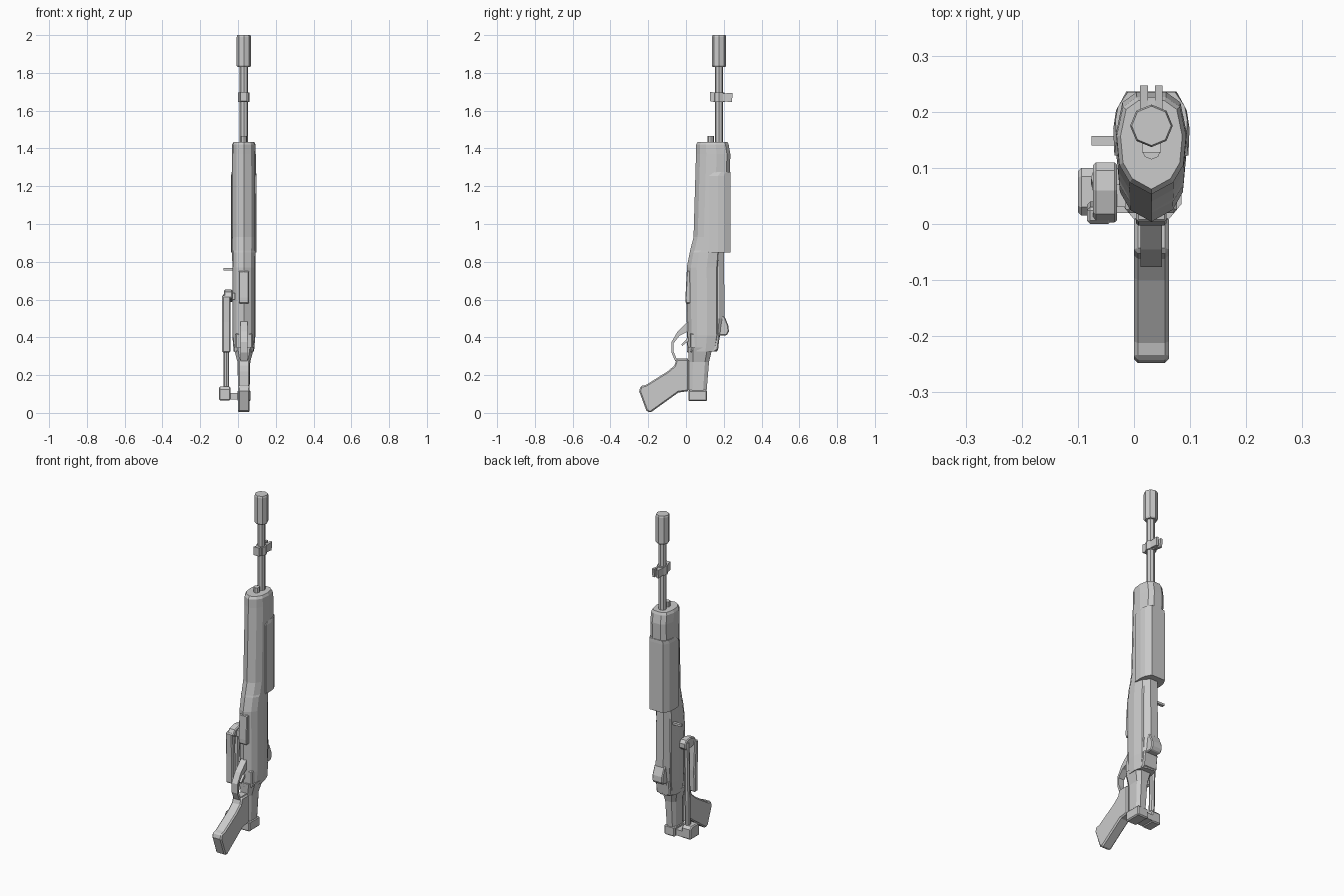
import bpy, bmesh, math

if "Cube" in bpy.data.objects:
    bpy.data.objects.remove(bpy.data.objects["Cube"])

CX = 0.031   # centre plane of the rifle
BY = 0.175   # barrel axis


def finish(name, bm, bevel=0):
    bmesh.ops.recalc_face_normals(bm, faces=bm.faces)
    me = bpy.data.meshes.new(name)
    bm.to_mesh(me)
    bm.free()
    ob = bpy.data.objects.new(name, me)
    bpy.context.collection.objects.link(ob)
    if bevel:
        m = ob.modifiers.new("edge", 'BEVEL')
        m.width, m.segments, m.limit_method = bevel, 1, 'ANGLE'
        m.angle_limit = math.radians(50)
    return ob


def loft(name, rings, closed=False):
    bm = bmesh.new()
    vs = [[bm.verts.new(p) for p in r] for r in rings]
    n = len(vs[0])
    pairs = list(zip(vs, vs[1:])) + ([(vs[-1], vs[0])] if closed else [])
    for a, b in pairs:
        for i in range(n):
            j = (i + 1) % n
            bm.faces.new((a[i], a[j], b[j], b[i]))
    if not closed:
        bm.faces.new(vs[0])
        bm.faces.new(vs[-1])
    return finish(name, bm)


def side_prism(name, prof, x0, x1, bevel=0):
    """(y, z) outline extruded along x"""
    bm = bmesh.new()
    f = bm.faces.new([bm.verts.new((x0, y, z)) for y, z in prof])
    g = bmesh.ops.extrude_face_region(bm, geom=[f])['geom']
    bmesh.ops.translate(bm, vec=(x1 - x0, 0, 0),
                        verts=[v for v in g if isinstance(v, bmesh.types.BMVert)])
    return finish(name, bm, bevel)


def box(name, x0, x1, y0, y1, z0, z1, bevel=0):
    return side_prism(name, [(y0, z0), (y1, z0), (y1, z1), (y0, z1)], x0, x1, bevel)


def tube(name, x, y, stages, sides=8):
    """stages: (z, radius)"""
    ang = [2 * math.pi * i / sides for i in range(sides)]
    return loft(name, [[(x + r * math.cos(a), y + r * math.sin(a), z) for a in ang]
                       for z, r in stages])


def mirrored(half, z, y0, y1, hw):
    pts = half + [(-x, t) for x, t in reversed(half) if x > 0]
    return [(CX + x * hw, y0 + t * (y1 - y0), z) for x, t in pts]


# Barrel group
tube("barrel", CX, BY, [(1.40, .022), (1.85, .022)])
tube("muzzle_brake", CX, BY, [(1.83, .033), (1.838, .038), (1.99, .038), (2.0, .035)])
tube("gas_rod", CX, .132, [(1.40, .017), (1.465, .017)])
tube("barrel_clamp", CX, BY, [(1.645, .03), (1.695, .03)])
side_prism("clamp_lug", [(.127, 1.65), (.175, 1.645), (.175, 1.69), (.127, 1.70)],
           CX - .017, CX + .017)
for s in (-1, 1):
    xs = sorted((CX + s * .006, CX + s * .02))
    side_prism("front_sight_ear", [(.19, 1.65), (.243, 1.645), (.247, 1.695), (.19, 1.69)], *xs)
box("front_sight_post", CX - .012, CX + .012, .18, .225, 1.65, 1.69)

# Forend and receiver as one body
section = [(0, 0), (.62, .12), (.92, .3), (1, .6), (.82, .9), (.42, 1)]
stations = [(1.435, .062, .220, .055), (1.42, .053, .226, .062), (1.37, .053, .235, .063),
            (.93, .040, .222, .064), (.86, .022, .215, .063), (.85, .020, .185, .062),
            (.77, .004, .18, .061), (.41, .008, .18, .061), (.325, .010, .165, .054)]
loft("main_body", [mirrored(section, z, a, b, w) for z, a, b, w in stations])

# Upper hand guard shell
shell = [(.97, 0), (1, .42), (.93, .7), (.66, 1)]
loft("heat_shield", [mirrored(shell, z, a, b, w) for z, a, b, w in
                     [(1.275, .15, .235, .064), (1.255, .122, .236, .068), (.85, .122, .236, .068)]])

# Receiver cover, rear sight and tail steps
cover = [(1, 0), (1, .55), (.55, 1)]
loft("receiver_cover", [mirrored(cover, z, .14, b, w) for z, b, w in
                        [(.86, .2, .042), (.5, .205, .045), (.41, .19, .045)]])
side_prism("rear_sight", [(.17, .41), (.215, .41), (.227, .43), (.225, .46), (.205, .51), (.17, .52)],
           CX - .034, CX + .034, .005)
side_prism("receiver_tail", [(.02, .32), (.155, .325), (.17, .335), (.18, .42), (.02, .42)],
           CX - .046, CX + .046, .006)
box("charging_handle", -.076, -.02, .14, .157, .753, .766)

# Wrist and end block
wrist = [(.6, 0), (1, .2), (1, .8), (.6, 1)]
loft("stock_wrist", [mirrored(wrist, z, a, b, w) for z, a, b, w in
                     [(.345, .010, .14, .054), (.27, .015, .122, .034), (.10, .015, .108, .030)]])
box("wrist_end_block", -.003, .066, .012, .112, .062, .12, .006)

# Pistol grip
side_prism("pistol_grip", [(.015, .285), (-.05, .285), (-.062, .25), (-.10, .218), (-.212, .148),
                           (-.24, .142), (-.248, .115), (-.21, .012), (-.19, 0), (-.04, .108),
                           (.015, .115)], 0, .062, .007)

# Trigger guard and trigger
outer = [(.01, .485), (-.045, .43), (-.077, .375), (-.077, .32), (-.058, .275), (.01, .275)]
inner = [(.01, .43), (-.035, .408), (-.066, .368), (-.066, .325), (-.05, .288), (.01, .288)]
gx0, gx1 = CX - .019, CX + .019
loft("trigger_guard", [[(gx0, *o), (gx1, *o), (gx1, *i), (gx0, *i)] for o, i in zip(outer, inner)])
side_prism("trigger", [(.02, .41), (.02, .385), (-.02, .355), (-.024, .362)], CX - .007, CX + .007)

# Magazine well floor
side_prism("magazine_plate", [(.04, .58), (-.002, .58), (-.003, .61), (.004, .75), (.04, .755)],
           .004, .058, .004)

# Folded side stock: hinge, strut, knuckle and butt plate
side_prism("stock_hinge", [(.015, .065), (.10, .065), (.10, .125), (.085, .14), (.03, .14), (.015, .125)],
           -.10, -.04, .006)
box("hinge_pin_block", -.05, .01, .02, .10, .07, .105)
loft("stock_strut", [[(-.062 + .015 * math.cos(a * math.pi / 4), y + .017 * math.sin(a * math.pi / 4), z)
                      for a in range(8)] for y, z in [(.07, .12), (.082, .63)]])
side_prism("stock_knuckle", [(.0, .61), (.018, .64), (.06, .652), (.095, .648), (.11, .63),
                             (.11, .605), (.09, .585), (.03, .595)], -.073, -.03, .005)
side_prism("butt_plate", [(.0, .62), (.03, .625), (.04, .45), (.036, .32), (.004, .32), (.004, .48)],
           -.084, -.040, .006)
box("stock_catch", -.05, -.015, .03, .07, .60, .635)
